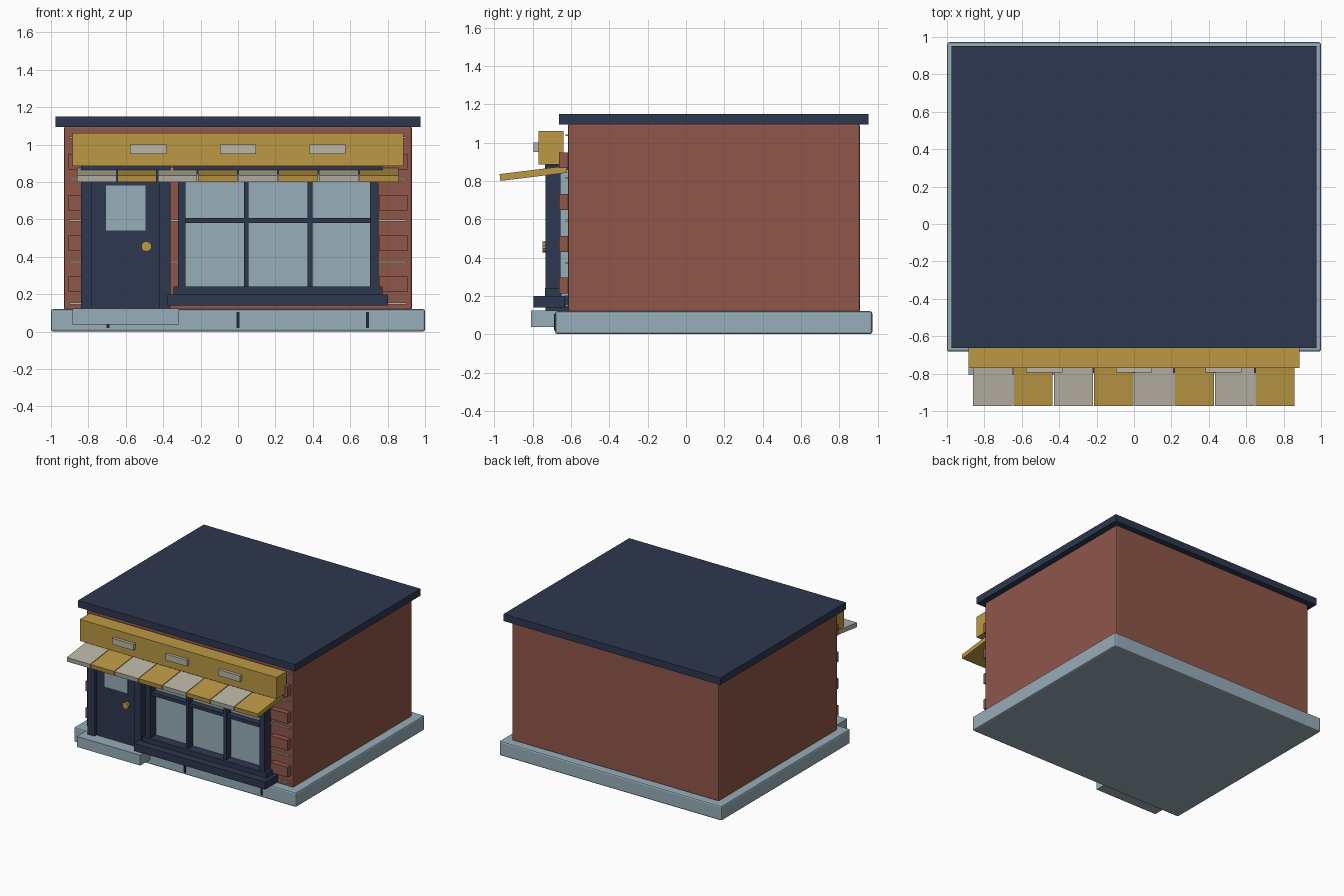
import bpy, math

if "Cube" in bpy.data.objects:
    bpy.data.objects.remove(bpy.data.objects["Cube"])


def material(name, rgb):
    m = bpy.data.materials.new(name)
    lin = [(c / 255 / 12.92) if c < 10 else ((c / 255 + 0.055) / 1.055) ** 2.4 for c in rgb]
    m.diffuse_color = (*lin, 1)
    m.use_nodes = True
    m.node_tree.nodes["Principled BSDF"].inputs["Base Color"].default_value = m.diffuse_color
    return m


NAVY = material("navy_paint", (45, 55, 78))
BRICK = material("red_brick", (143, 86, 74))
GOLD = material("gold_paint", (188, 152, 68))
CREAM = material("cream", (186, 181, 166))
BLUE = material("pale_blue", (151, 173, 185))
DARK = material("dark_joint", (32, 38, 52))


def box(name, x, y, z, mat, bevel=0):
    """Box from (min, max) pairs on each axis."""
    bpy.ops.mesh.primitive_cube_add(size=1, location=[(a + b) / 2 for a, b in (x, y, z)])
    o = bpy.context.object
    o.name = name
    o.scale = [b - a for a, b in (x, y, z)]
    bpy.ops.object.transform_apply(location=False, rotation=False, scale=True)
    o.data.materials.append(mat)
    if bevel:
        m = o.modifiers.new("bevel", "BEVEL")
        m.width, m.segments = bevel, 2
    return o


def knob_part(name, radius, y0, y1):
    bpy.ops.mesh.primitive_cylinder_add(vertices=10, radius=radius, depth=y1 - y0,
                                        location=(-0.49, (y0 + y1) / 2, 0.455),
                                        rotation=(math.pi / 2, 0, 0))
    bpy.context.object.name = name
    bpy.context.object.data.materials.append(GOLD)


# Main building masses
box("plinth", (-1, 1), (-0.683, 0.972), (0, 0.12), BLUE, 0.012)
box("walls", (-0.93, 0.93), (-0.617, 0.907), (0.115, 1.096), BRICK, 0.01)
box("roof", (-0.975, 0.975), (-0.662, 0.952), (1.093, 1.15), NAVY)
box("door_step", (-0.885, -0.315), (-0.808, -0.66), (0.038, 0.123), BLUE)
for x in (-0.695, 0, 0.692):
    box("plinth_joint", (x - 0.008, x + 0.008), (-0.69, -0.67), (0.02, 0.105), DARK)

# Brick quoins and mortar lines on the shop front
for i in range(4):
    z = 0.212 + i * 0.218
    for s in (-1, 1):
        box("corner_brick", sorted((s * 0.755, s * 0.907)), (-0.662, -0.61), (z, z + 0.083), BRICK)
for i in range(5):
    z = 0.15 + i * 0.222
    box("mortar_line", (-0.9, 0.9), (-0.63, -0.61), (z - 0.005, z + 0.005), CREAM)

# Door
box("door", (-0.79, -0.41), (-0.705, -0.61), (0.12, 0.86), NAVY)
box("door_glass", (-0.705, -0.495), (-0.712, -0.704), (0.54, 0.782), BLUE)
for x in (-0.84, -0.422):
    box("door_post", (x, x + 0.06), (-0.732, -0.61), (0.12, 0.885), NAVY)
box("door_lintel", (-0.84, -0.362), (-0.732, -0.61), (0.83, 0.885), NAVY)
knob_part("door_knob", 0.028, -0.75, -0.725)
knob_part("knob_stem", 0.014, -0.73, -0.70)

# Shop window
box("window_glass", (-0.3, 0.73), (-0.657, -0.61), (0.2, 0.86), BLUE)
for x0, x1 in ((-0.322, -0.28), (0.706, 0.75)):
    box("window_post", (x0, x1), (-0.732, -0.655), (0.2, 0.88), NAVY)
for x in (0.044, 0.385):
    box("window_mullion", (x - 0.013, x + 0.013), (-0.715, -0.655), (0.22, 0.86), NAVY)
box("window_crossbar", (-0.3, 0.73), (-0.71, -0.655), (0.58, 0.606), NAVY)
box("window_bottom_rail", (-0.345, 0.773), (-0.735, -0.65), (0.195, 0.24), NAVY)
box("window_top_rail", (-0.345, 0.773), (-0.735, -0.65), (0.84, 0.882), NAVY)
box("window_sill", (-0.378, 0.803), (-0.797, -0.632), (0.138, 0.198), NAVY)

# Sign board with blank plates
box("sign_board", (-0.885, 0.885), (-0.77, -0.64), (0.885, 1.061), GOLD)
for x in (-0.48, 0, 0.478):
    box("sign_plate", (x - 0.097, x + 0.097), (-0.795, -0.765), (0.95, 1.0), CREAM)

# Striped sloping awning
for i in range(8):
    x = -0.86 + i * 0.2155
    strip = box("awning_strip", (x, x + 0.21), (-0.972, -0.62), (0.821, 0.857), GOLD if i % 2 else CREAM)
    strip.rotation_euler.x = math.radians(7)
